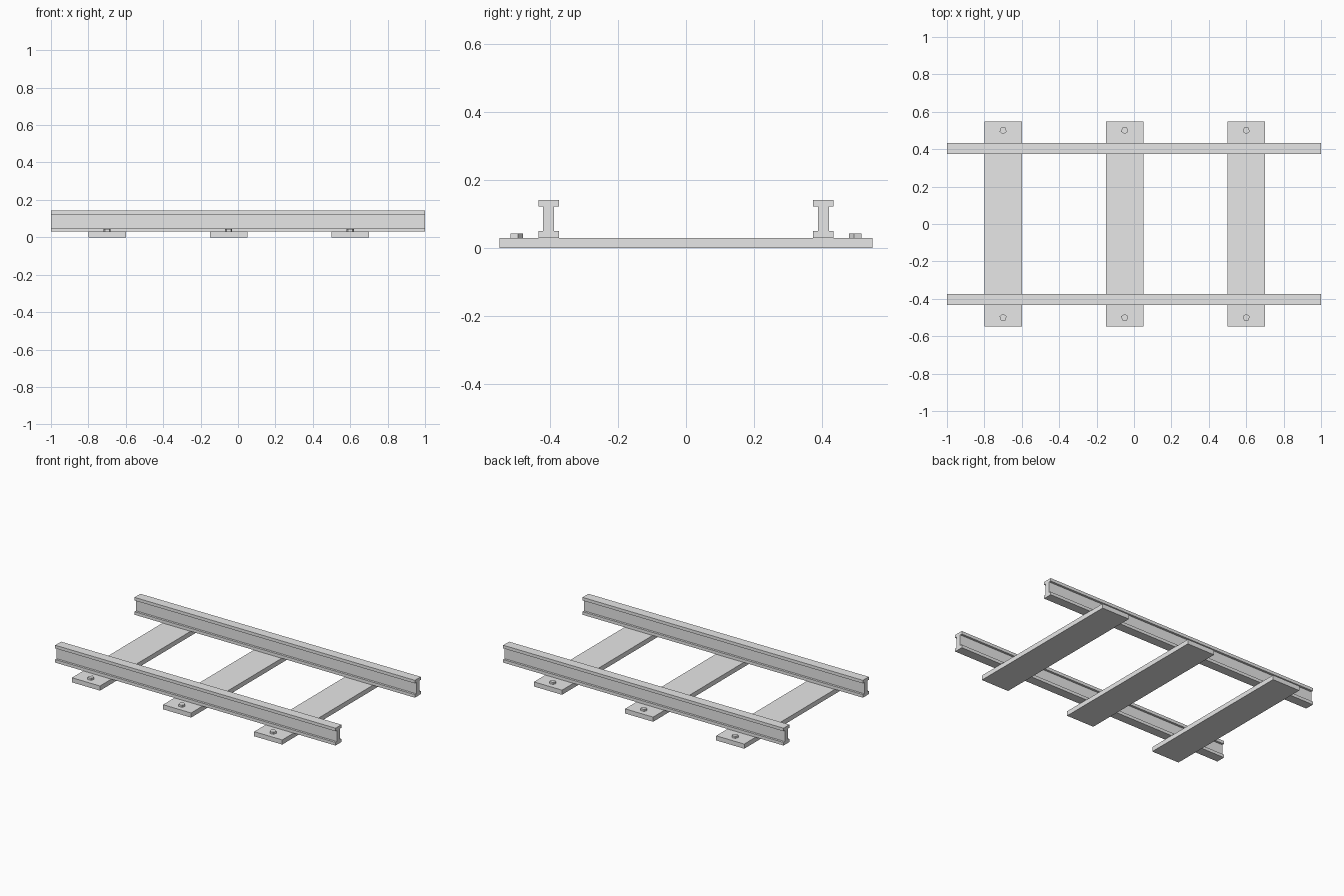
import bpy
import bmesh
import math
from mathutils import Matrix

default = bpy.data.objects.get("Cube")
if default:
    bpy.data.objects.remove(default, do_unlink=True)

# Single plain grey
COLOUR = (0.8, 0.8, 0.8, 1.0)
grey = bpy.data.materials.new("plain_grey")
grey.use_nodes = True
grey.diffuse_color = COLOUR
grey.node_tree.nodes["Principled BSDF"].inputs["Base Color"].default_value = COLOUR

SLEEPER_X = (-0.7, -0.05, 0.6)
SLEEPER_TOP = 0.03
RAIL_TOP = 0.142
RAIL_Y = 0.404
BOLT_Y = 0.5


def finish(name, bm):
    bmesh.ops.recalc_face_normals(bm, faces=bm.faces[:])
    mesh = bpy.data.meshes.new(name)
    bm.to_mesh(mesh)
    bm.free()
    mesh.materials.append(grey)
    obj = bpy.data.objects.new(name, mesh)
    bpy.context.collection.objects.link(obj)


def sleeper(name, x):
    bm = bmesh.new()
    bmesh.ops.create_cube(bm, size=1, matrix=Matrix.Translation((x, 0, SLEEPER_TOP / 2))
                          @ Matrix.Diagonal((0.2, 1.098, SLEEPER_TOP, 1)))
    finish(name, bm)


def rail(name, y):
    # I-beam section, extruded along x
    flange, web, lip = 0.03, 0.016, 0.02
    half = [(flange, SLEEPER_TOP), (flange, SLEEPER_TOP + lip), (web, SLEEPER_TOP + lip),
            (web, RAIL_TOP - lip), (flange, RAIL_TOP - lip), (flange, RAIL_TOP)]
    section = half + [(-w, z) for w, z in reversed(half)]
    bm = bmesh.new()
    face = bm.faces.new([bm.verts.new((-1, y + w, z)) for w, z in section])
    swept = bmesh.ops.extrude_face_region(bm, geom=[face], use_keep_orig=True)
    verts = [g for g in swept["geom"] if isinstance(g, bmesh.types.BMVert)]
    bmesh.ops.translate(bm, verts=verts, vec=(2, 0, 0))
    finish(name, bm)


def bolt(name, x, side):
    # Five-sided head with one corner pointing at the track centre
    height = 0.013
    bm = bmesh.new()
    bmesh.ops.create_cone(bm, cap_ends=True, segments=5, radius1=0.02, radius2=0.02, depth=height)
    bm.verts.ensure_lookup_table()
    corner = bm.verts[0].co
    turn = -side * math.pi / 2 - math.atan2(corner.y, corner.x)
    bmesh.ops.transform(bm, verts=bm.verts[:],
                        matrix=Matrix.Translation((x, side * BOLT_Y, SLEEPER_TOP + height / 2))
                        @ Matrix.Rotation(turn, 4, "Z"))
    finish(name, bm)


# Two rails, three sleepers, a bolt at each sleeper end
for label, side in (("front", -1), ("back", 1)):
    rail(f"{label}_rail", side * RAIL_Y)
    for i, x in enumerate(SLEEPER_X, 1):
        bolt(f"{label}_bolt_{i}", x, side)
for i, x in enumerate(SLEEPER_X, 1):
    sleeper(f"sleeper_{i}", x)
